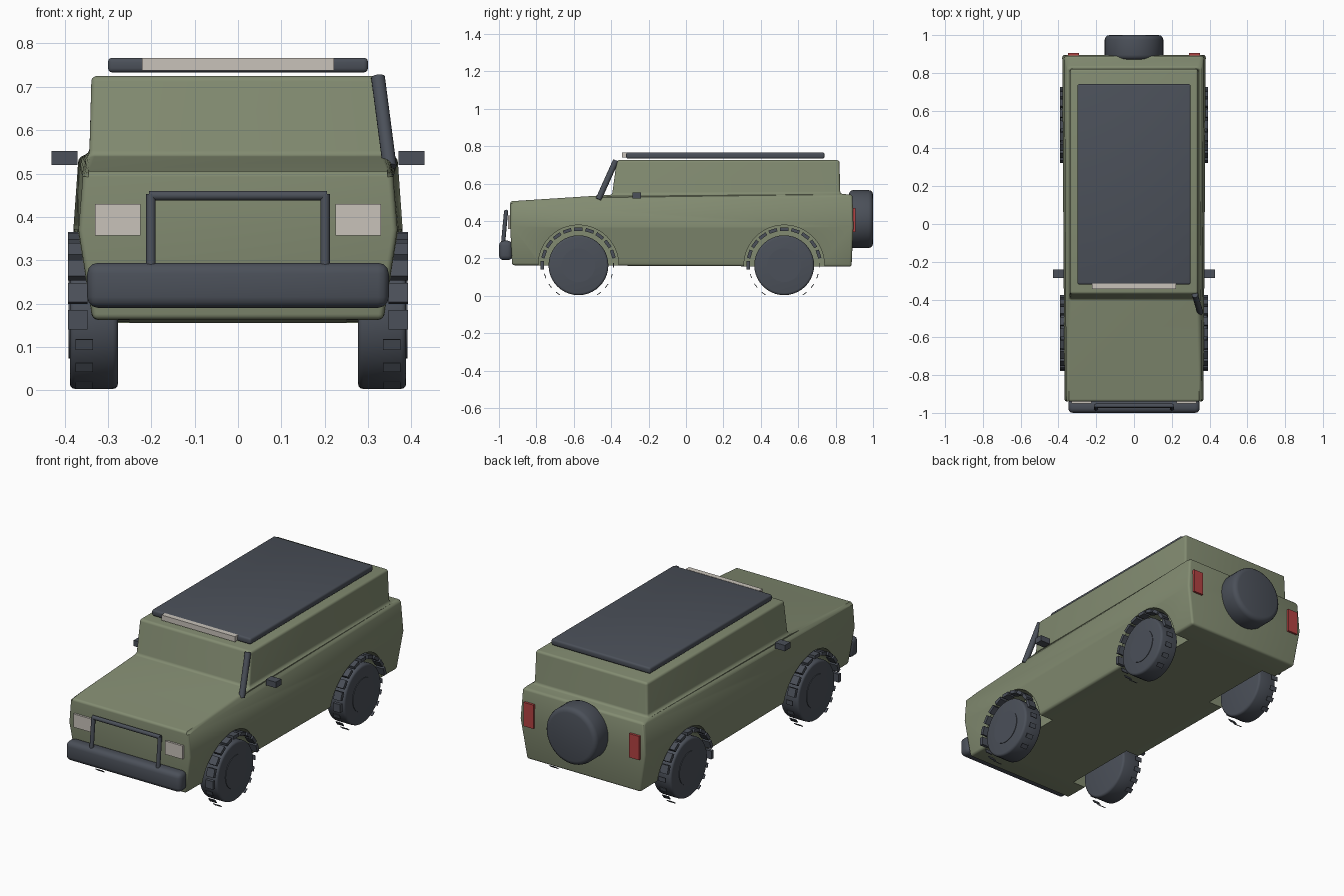
import bpy, bmesh, math
from mathutils import Vector, Matrix

if "Cube" in bpy.data.objects:
    bpy.data.objects.remove(bpy.data.objects["Cube"], do_unlink=True)


def material(name, rgb):
    m = bpy.data.materials.new(name)
    m.use_nodes = True
    m.diffuse_color = (*rgb, 1)
    m.node_tree.nodes["Principled BSDF"].inputs["Base Color"].default_value = (*rgb, 1)
    return m


GREEN = material("olive paint", (0.225, 0.26, 0.165))
DARK = material("dark rubber", (0.07, 0.08, 0.1))
CREAM = material("lamp cream", (0.58, 0.54, 0.49))
RED = material("tail red", (0.45, 0.055, 0.055))


def finish(bm, name, mat, bevel=0.0, segments=3, cutters=()):
    bmesh.ops.recalc_face_normals(bm, faces=bm.faces)
    mesh = bpy.data.meshes.new(name)
    bm.to_mesh(mesh)
    bm.free()
    mesh.materials.append(mat)
    ob = bpy.data.objects.new(name, mesh)
    bpy.context.collection.objects.link(ob)
    bpy.ops.object.select_all(action="DESELECT")
    ob.select_set(True)
    bpy.context.view_layer.objects.active = ob
    if bevel:
        mod = ob.modifiers.new("round", "BEVEL")
        mod.width, mod.segments = bevel, segments
        mod.limit_method, mod.angle_limit = "ANGLE", math.radians(25)
        bpy.ops.object.modifier_apply(modifier=mod.name)
    for cutter in cutters:
        mod = ob.modifiers.new("cut", "BOOLEAN")
        mod.operation, mod.solver, mod.object = "DIFFERENCE", "EXACT", cutter
        bpy.ops.object.modifier_apply(modifier=mod.name)
    bpy.ops.object.shade_smooth_by_angle(angle=math.radians(35))
    return ob


def box(name, lo, hi, mat, bevel=0.0):
    lo, hi = Vector(lo), Vector(hi)
    bm = bmesh.new()
    bmesh.ops.create_cube(bm, size=1, matrix=Matrix.Translation((lo + hi) / 2)
                          @ Matrix.Diagonal((*(hi - lo), 1)))
    return finish(bm, name, mat, bevel)


def add_rod(bm, a, b, r, sides=16):
    a, b = Vector(a), Vector(b)
    turn = (b - a).to_track_quat("Z", "Y").to_matrix().to_4x4()
    bmesh.ops.create_cone(bm, cap_ends=True, segments=sides, radius1=r, radius2=r,
                          depth=(b - a).length, matrix=Matrix.Translation((a + b) / 2) @ turn)


def rod(name, a, b, r, mat, sides=16, bevel=0.0):
    bm = bmesh.new()
    add_rod(bm, a, b, r, sides)
    return finish(bm, name, mat, bevel)


AXLES = {"front": -0.575, "rear": 0.525}
HUB_Z = 0.163
SIDES = {"left": 1, "right": -1}

# Wheel arch cutters
cutters = []
for end, y in AXLES.items():
    for side, s in SIDES.items():
        c = rod(f"{end}_{side}_arch_cutter", (s * 0.25, y, HUB_Z), (s * 0.5, y, HUB_Z), 0.215, DARK, 48)
        c.hide_render = True
        c.hide_set(True)
        cutters.append(c)

# Body shell: half width front, half width rear, front y, rear y, front z, rear z
levels = [
    (0.335, 0.345, -0.93, 0.885, 0.163, 0.155),
    (0.368, 0.380, -0.94, 0.895, 0.37, 0.37),
    (0.357, 0.368, -0.94, 0.890, 0.505, 0.54),
    (0.343, 0.343, -0.395, 0.825, 0.54, 0.545),
    (0.338, 0.338, -0.37, 0.820, 0.725, 0.725),
]
bm = bmesh.new()
rings = [[bm.verts.new(p) for p in ((-wf, yf, zf), (wf, yf, zf), (wr, yr, zr), (-wr, yr, zr))]
         for wf, wr, yf, yr, zf, zr in levels]
bm.faces.new(rings[0])
bm.faces.new(rings[-1])
for low, high in zip(rings, rings[1:]):
    for i in range(4):
        j = (i + 1) % 4
        bm.faces.new((low[i], low[j], high[j], high[i]))
finish(bm, "body", GREEN, 0.027, 4, cutters)

# Wheels with hub rings and tread lugs
for end, y in AXLES.items():
    for side, s in SIDES.items():
        name = f"{end}_{side}"
        rod(f"{name}_tyre", (s * 0.277, y, HUB_Z), (s * 0.388, y, HUB_Z), 0.16, DARK, 40, 0.012)
        rod(f"{name}_hub", (s * 0.38, y, HUB_Z), (s * 0.391, y, HUB_Z), 0.09, DARK, 32)
        bm = bmesh.new()
        for k in range(20):
            angle = k * math.tau / 20
            height = math.sin(angle)
            if height < -0.9:
                continue
            upper = height > 0
            size = (0.045, 0.018, 0.045, 1) if upper else (0.04, 0.004, 0.025, 1)
            x = 0.37 if upper else 0.355
            place = (Matrix.Translation((s * x, y, HUB_Z)) @ Matrix.Rotation(angle, 4, "X")
                     @ Matrix.Translation((0, 0.193 if upper else 0.187, 0)))
            bmesh.ops.create_cube(bm, size=1, matrix=place @ Matrix.Diagonal(size))
        finish(bm, f"{name}_tread_lugs", DARK)

# Front bumper and bull bar
box("front_bumper", (-0.348, -1.0, 0.19), (0.348, -0.928, 0.294), DARK, 0.025)
bm = bmesh.new()
for s in SIDES.values():
    add_rod(bm, (s * 0.201, -0.978, 0.28), (s * 0.201, -0.962, 0.452), 0.011)
add_rod(bm, (-0.205, -0.962, 0.449), (0.205, -0.962, 0.449), 0.011)
finish(bm, "bull_bar", DARK)

# Lamps and mirrors
for side, s in SIDES.items():
    for part, a, b, y0, y1, z0, z1, mat in (
            ("headlight", 0.225, 0.33, -0.951, -0.93, 0.357, 0.43, CREAM),
            ("tail_light", 0.29, 0.35, 0.87, 0.905, 0.34, 0.47, RED),
            ("mirror", 0.37, 0.43, -0.287, -0.24, 0.52, 0.552, DARK)):
        x0, x1 = sorted((s * a, s * b))
        box(f"{side}_{part}", (x0, y0, z0), (x1, y1, z1), mat)

# Roof rack, light bar, snorkel and spare wheel
box("roof_rack", (-0.3, -0.32, 0.733), (0.3, 0.74, 0.767), DARK, 0.01)
box("light_bar", (-0.222, -0.343, 0.738), (0.222, -0.315, 0.767), CREAM)
rod("snorkel", (0.35, -0.468, 0.515), (0.323, -0.375, 0.722), 0.016, DARK)
rod("spare_wheel", (0, 0.87, 0.41), (0, 1.0, 0.41), 0.155, DARK, 40, 0.025)
